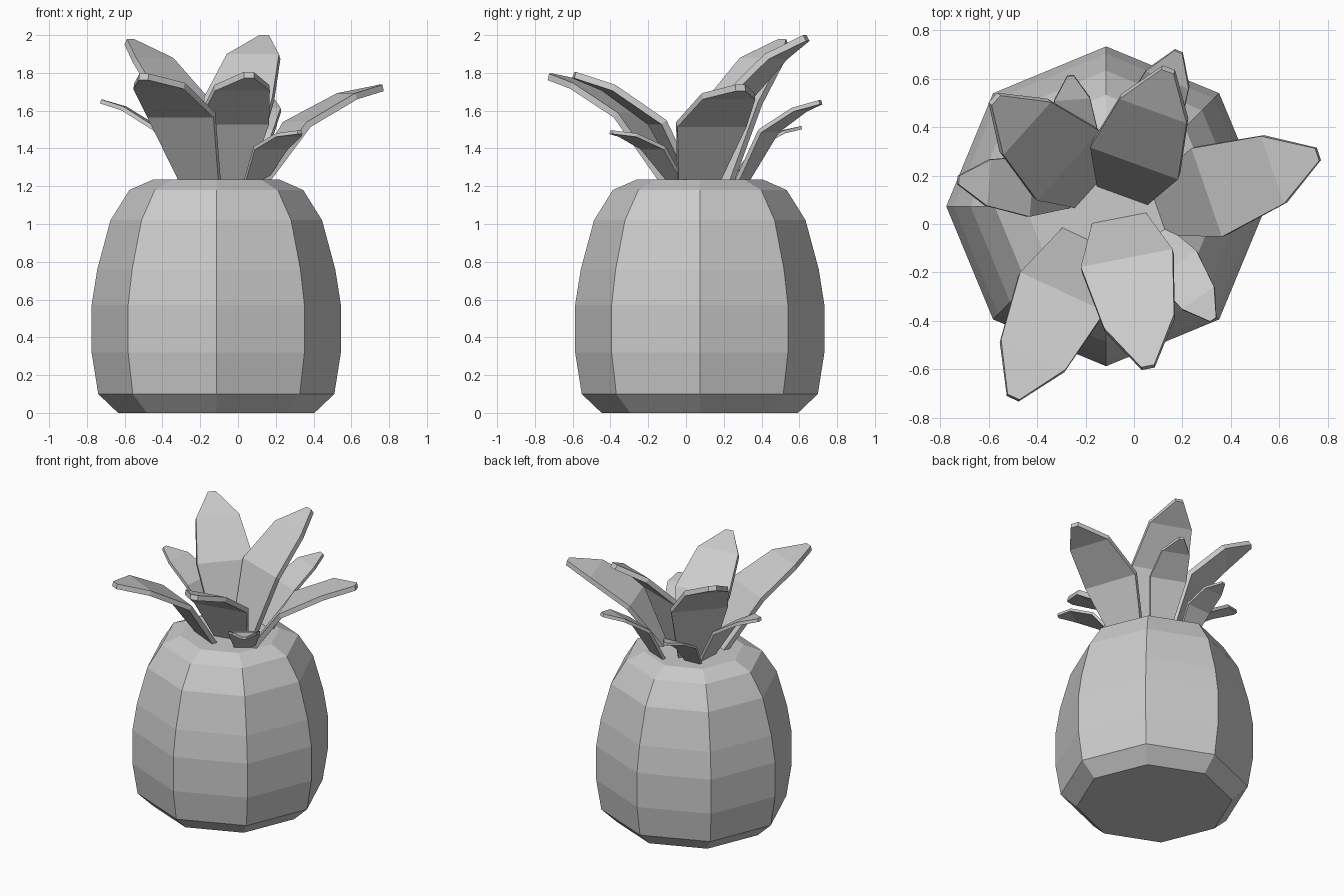
import bpy
import bmesh
from math import sin, cos, pi, radians
from mathutils import Vector

cube = bpy.data.objects.get("Cube")
if cube:
    bpy.data.objects.remove(cube, do_unlink=True)

grey = bpy.data.materials.new("plain_grey")
grey.use_nodes = True
colour = (0.6, 0.6, 0.6, 1)
grey.diffuse_color = colour
grey.node_tree.nodes["Principled BSDF"].inputs["Base Color"].default_value = colour


def make_object(name, bm):
    mesh = bpy.data.meshes.new(name)
    bm.to_mesh(mesh)
    bm.free()
    mesh.materials.append(grey)
    obj = bpy.data.objects.new(name, mesh)
    bpy.context.collection.objects.link(obj)
    return obj


# Fruit body: an eight-sided lathe of (radius, height) rings
CENTRE = Vector((-0.115, 0.073, 0))
SIDES = 8
PROFILE = [(0.52, 0), (0.625, 0.1), (0.66, 0.32), (0.66, 0.57),
           (0.63, 0.76), (0.56, 1.02), (0.46, 1.18), (0.335, 1.235)]


def build_body():
    bm = bmesh.new()
    rings = []
    for radius, height in PROFILE:
        ring = []
        for i in range(SIDES):
            a = 2 * pi * i / SIDES
            ring.append(bm.verts.new(CENTRE + Vector((radius * cos(a), radius * sin(a), height))))
        rings.append(ring)
    for low, high in zip(rings, rings[1:]):
        for i in range(SIDES):
            j = (i + 1) % SIDES
            bm.faces.new((low[i], low[j], high[j], high[i]))
    bm.faces.new(rings[0][::-1])
    bm.faces.new(rings[-1])
    make_object("fruit_body", bm)


# Leaf: a bent strip of four rows, placed by the middle of its widest row
ROOT_HEIGHT = 1.2
HALF_WIDTHS = (0.105, 0.193, 0.147, 0.027)


def build_leaf(name, bend, azimuth, pitch, scale):
    az = radians(azimuth)
    side = Vector((-sin(az), cos(az), 0))

    def along(angle):
        t = radians(angle)
        return Vector((cos(az) * cos(t), sin(az) * cos(t), sin(t)))

    middle = Vector(bend)
    root = middle - along(pitch) * (middle.z - ROOT_HEIGHT) / sin(radians(pitch))
    upper = middle + along(pitch - 27) * 0.325 * scale
    tip = upper + along(pitch - 42) * 0.2 * scale

    bm = bmesh.new()
    rows = []
    for point, half in zip((root, middle, upper, tip), HALF_WIDTHS):
        offset = side * half * scale
        rows.append((bm.verts.new(point - offset), bm.verts.new(point + offset)))
    for a, b in zip(rows, rows[1:]):
        bm.faces.new((a[0], b[0], b[1], a[1]))
    leaf = make_object(name, bm)
    solid = leaf.modifiers.new("thickness", "SOLIDIFY")
    solid.thickness = 0.035 * scale
    solid.offset = -1


build_body()

# Name, bend point, heading, steepness, size
LEAVES = [
    ("tall_leaf_right", (-0.27, 0.24, 1.65), 138, 72, 1),
    ("tall_leaf_back", (0, 0.25, 1.67), 70, 72, 1),
    ("wide_leaf_left", (0.3, 0.13, 1.54), 19, 55, 1),
    ("wide_leaf_front", (-0.03, -0.14, 1.55), 281, 62, 1),
    ("wide_leaf_front_right", (-0.295, -0.28, 1.59), 245, 56, 1),
    ("small_leaf_right", (-0.42, 0.155, 1.51), 175, 59, 0.65),
    ("small_leaf_back", (-0.245, 0.37, 1.42), 94, 55, 0.5),
    ("small_leaf_back_left", (0.07, 0.43, 1.5), 68, 60, 0.65),
    ("small_leaf_front_left", (0.17, -0.17, 1.41), 305, 50, 0.55),
]
for leaf in LEAVES:
    build_leaf(*leaf)
